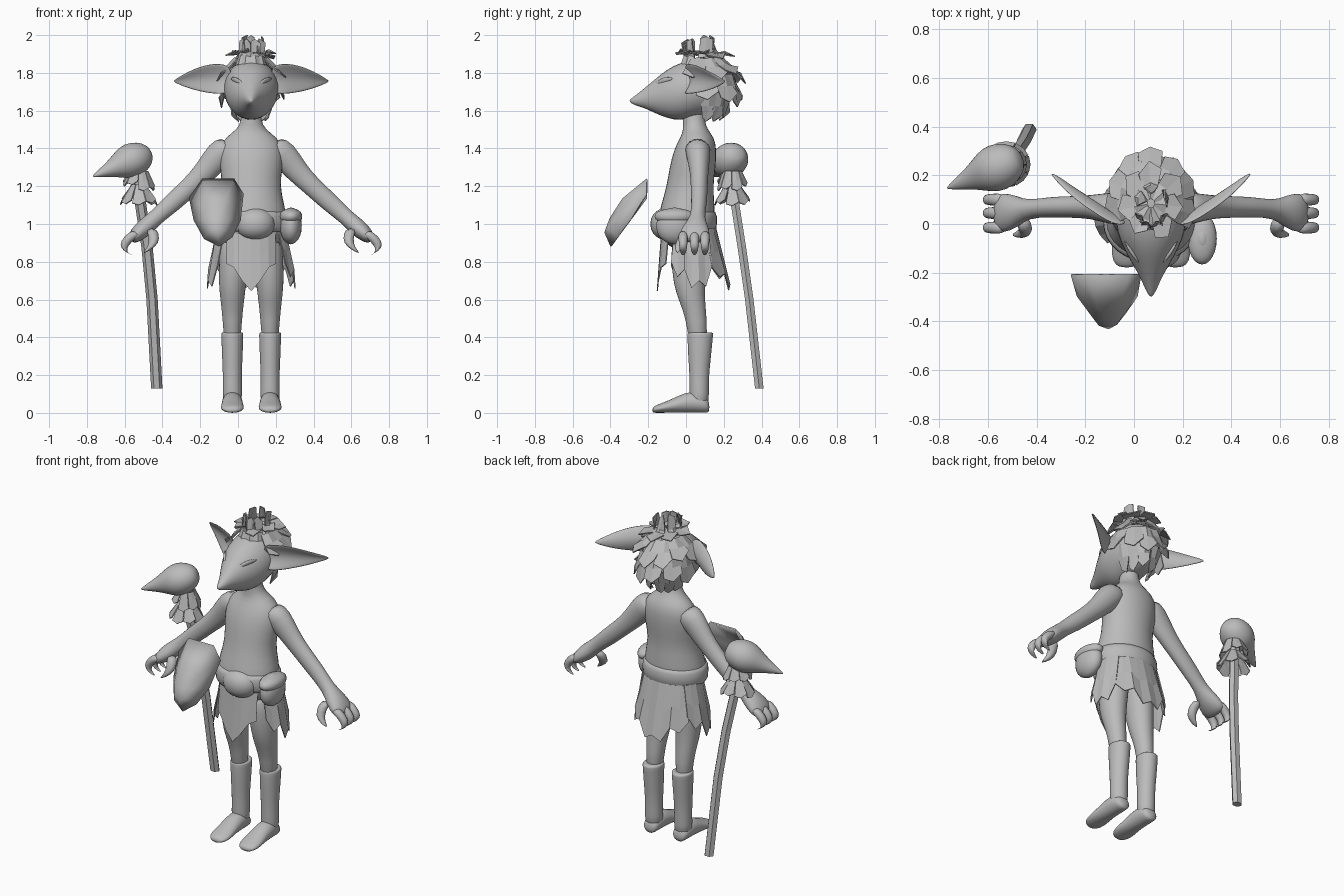
import bpy, bmesh, random
from math import sin, cos, pi, radians
from mathutils import Vector as V

random.seed(4)
if "Cube" in bpy.data.objects:
    bpy.data.objects.remove(bpy.data.objects["Cube"])

CX = 0.07  # centre line of the figure
grey = bpy.data.materials.new("plain grey")
grey.use_nodes = True
grey.diffuse_color = (0.5, 0.5, 0.5, 1)
grey.node_tree.nodes["Principled BSDF"].inputs["Base Color"].default_value = (0.5, 0.5, 0.5, 1)


def make(name, verts, faces, sub=0, thick=0, smooth=True):
    me = bpy.data.meshes.new(name)
    me.from_pydata([tuple(v) for v in verts], [], faces)
    bm = bmesh.new()
    bm.from_mesh(me)
    bmesh.ops.recalc_face_normals(bm, faces=bm.faces)
    for f in bm.faces:
        f.smooth = smooth
    bm.to_mesh(me)
    bm.free()
    me.materials.append(grey)
    ob = bpy.data.objects.new(name, me)
    bpy.context.collection.objects.link(ob)
    if thick:
        ob.modifiers.new("thickness", "SOLIDIFY").thickness = thick
    if sub:
        m = ob.modifiers.new("smooth", "SUBSURF")
        m.levels = m.render_levels = sub
    return ob


def loft(name, sections, u, v, n=16, sub=1, smooth=True):
    """Sections are (centre, radius along u, radius along v)."""
    u, v = V(u).normalized(), V(v).normalized()
    verts, faces = [], []
    for c, ru, rv in sections:
        verts += [V(c) + u * ru * cos(2 * pi * i / n) + v * rv * sin(2 * pi * i / n) for i in range(n)]
    for k in range(len(sections) - 1):
        for i in range(n):
            j = (i + 1) % n
            faces.append((k * n + i, k * n + j, k * n + n + j, k * n + n + i))
    faces += [tuple(range(n)), tuple(range(len(verts) - n, len(verts)))]
    return make(name, verts, faces, sub, 0, smooth)


def sheet(name, rows, sub=0, thick=0.006, smooth=False):
    """Grid of faces through rows of equal length."""
    w = len(rows[0])
    verts = [p for r in rows for p in r]
    faces = [(k * w + i, k * w + i + 1, k * w + w + i + 1, k * w + w + i)
             for k in range(len(rows) - 1) for i in range(w - 1)]
    return make(name, verts, faces, sub, thick, smooth)


def blob(name, c, r):
    cuts = (-80, -50, -20, 20, 50, 80)
    return loft(name, [((c[0], c[1], c[2] + r[2] * sin(radians(a))), r[0] * cos(radians(a)),
                        r[1] * cos(radians(a))) for a in cuts], (1, 0, 0), (0, 1, 0), 12)


def cloth(name, c, top, bottom, mid, half, drops):
    """Hanging panel with a jagged hem, swept around an ellipse."""
    rows = [[], [], []]
    for i, z in enumerate(drops):
        a = radians(mid - half + 2 * half * i / (len(drops) - 1))
        p = V((c[0] + top[0] * cos(a), c[1] + top[1] * sin(a), c[2]))
        q = V((c[0] + bottom[0] * cos(a), c[1] + bottom[1] * sin(a), z))
        rows[0].append(p)
        rows[1].append(p.lerp(q, 0.5))
        rows[2].append(q)
    return sheet(name, rows)


X, Y, Z = (1, 0, 0), (0, 1, 0), (0, 0, 1)

# Torso and neck: z, y, half width, half depth
torso = [(.86, .02, .12, .10), (.93, 0, .18, .14), (1.02, 0, .195, .155), (1.1, .01, .18, .145),
         (1.2, .02, .155, .125), (1.3, .035, .17, .125), (1.4, .05, .175, .115),
         (1.46, .06, .14, .09), (1.5, .05, .075, .065), (1.55, .04, .052, .058), (1.64, .04, .05, .055)]
loft("torso", [((CX, y, z), a, b) for z, y, a, b in torso], X, Y)

# Head with a long pointed nose: y, z, half width, half height
head = [(-.3, 1.652, .005, .006), (-.27, 1.653, .024, .026), (-.22, 1.667, .044, .053),
        (-.17, 1.675, .075, .088), (-.1, 1.69, .115, .133), (-.03, 1.7, .145, .158),
        (.05, 1.72, .15, .155), (.13, 1.73, .14, .15), (.2, 1.73, .1, .11), (.23, 1.73, .04, .05)]
loft("head", [((CX, y, z), a, b) for y, z, a, b in head], X, Z)

# Belt, belly bag and hip pouch
belt = [(.95, .19, .148), (.97, .202, .165), (1.05, .202, .167), (1.08, .185, .152)]
loft("belt", [((CX, .003, z), a, b) for z, a, b in belt], X, Y)
blob("belly_bag", (.09, -.1, 1.0), (.12, .1, .09))
blob("hip_pouch", (.28, -.06, .99), (.065, .11, .1))
blob("pouch_flap", (.28, -.06, 1.04), (.068, .12, .045))

for s, side in ((-1, "right"), (1, "left")):
    def at(x, y, z):
        return V((CX + s * x, y, z))

    # Arm and palm
    arm = [(.1, .06, 1.42, .075, .07), (.17, .065, 1.37, .065, .08), (.24, .07, 1.28, .05, .062),
           (.32, .07, 1.2, .045, .052), (.42, .07, 1.11, .043, .052), (.51, .06, 1.03, .036, .04),
           (.56, .05, .985, .07, .05), (.61, .045, .94, .085, .042), (.64, .045, .91, .07, .022)]
    loft(side + "_arm", [(at(x, y, z), a, b) for x, y, z, a, b in arm], Y, (s, 0, 1))
    # Curled fingers and thumb
    for i, y in enumerate((-.015, .045, .1)):
        bend = [(.6, .96, .03), (.655, .92, .027), (.68, .88, .023), (.665, .85, .018), (.63, .835, .006)]
        loft(f"{side}_finger_{i}", [(at(x, y, z), r, r) for x, z, r in bend], Y, (s, 0, .6), 8)
    thumb = [(.53, .01, .98, .035), (.51, -.02, .92, .03), (.525, -.04, .88, .024), (.57, -.045, .845, .006)]
    loft(side + "_thumb", [(at(x, y, z), r, r) for x, y, z, r in thumb], X, Y, 8)

    # Leg, boot shaft and foot
    leg = [(.35, .065, .1, .045, .05), (.5, .055, .1, .052, .056), (.58, .035, .1, .062, .068),
           (.68, .015, .1, .074, .085), (.82, .015, .09, .082, .095), (.94, .01, .08, .08, .09)]
    loft(side + "_leg", [(at(x, y, z), a, b) for z, y, x, a, b in leg], X, Y)
    shaft = [(.03, .07, .05, .05), (.1, .07, .053, .053), (.2, .07, .05, .052), (.3, .072, .056, .062),
             (.405, .075, .059, .069), (.425, .076, .06, .07), (.427, .076, .05, .058)]
    loft(side + "_boot", [(at(.1, y, z), a, b) for z, y, a, b in shaft], X, Y)
    foot = [(.125, .035, .03), (.1, .05, .048), (.03, .056, .06), (-.04, .056, .046),
            (-.1, .064, .031), (-.155, .06, .022), (-.18, .03, .014)]
    loft(side + "_foot", [(at(.1, y, h), w, h) for y, w, h in foot], X, Z)

    # Ear: concave leaf swept out and back
    ear = [[(.1, -.01, 1.69), (.1, .03, 1.76), (.1, 0, 1.83)],
           [(.16, .0, 1.68), (.16, .07, 1.765), (.15, .0, 1.86)],
           [(.24, .08, 1.69), (.24, .12, 1.77), (.24, .055, 1.85)],
           [(.33, .16, 1.715), (.33, .165, 1.77), (.33, .12, 1.815)],
           [(.405, .215, 1.75), (.41, .215, 1.758), (.405, .205, 1.767)]]
    sheet(side + "_ear", [[at(*p) for p in row] for row in ear], 2, .014, True)
    # Brow
    brow = [(.025, -.165, 1.72, .006), (.05, -.15, 1.742, .018), (.085, -.11, 1.765, .018), (.11, -.07, 1.77, .005)]
    loft(side + "_brow", [(at(x, y, z), r, r) for x, y, z, r in brow], Y, Z, 8)

    # Side skirt panel
    cloth(side + "_skirt_panel", (CX, .03, .98), (.185, .14), (.235, .17),
          0 if s > 0 else 180, 40, [.8, .72, .76, .66, .7, .67, .78])

# Front and back skirt panels
cloth("front_skirt_panel", (CX, .01, .98), (.185, .14), (.19, .165), -90, 44, [.79, .77, .7, .645, .7, .77, .79])
cloth("back_skirt_panel", (CX, .01, .98), (.185, .15), (.225, .225), 90, 55, [.77, .72, .74, .65, .68, .65, .74, .71, .77])


# Hair: overlapping jagged plates around the skull
def hair_tier(name, azimuths, half, e0, e1, r0, r1):
    def on(az, el, r):
        a, e = radians(az), radians(el)
        return V((CX + .82 * r * sin(a) * cos(e), .085 + r * cos(a) * cos(e), 1.74 + r * sin(e)))
    for i, az in enumerate(azimuths):
        az += random.uniform(-5, 5)
        end = e1 + random.uniform(-8, 8)
        rows = []
        for t in (0, .5, 1):
            el, r = e0 + (end - e0) * t, r0 + (r1 - r0) * t * t
            w = half * (1 - .25 * t)
            drop = (end - e0) * .28 if t == 1 else 0
            rows.append([on(az - w, el - drop, r), on(az, el, r + .008), on(az + w, el - drop * .5, r)])
        sheet(f"{name}_{i}", rows)


hair_tier("hair_nape", range(-75, 76, 30), 19, -15, -62, .16, .205)
hair_tier("hair_back", range(-80, 81, 32), 21, 18, -26, .17, .225)
hair_tier("hair_upper", range(-100, 101, 33), 22, 52, 8, .172, .225)
hair_tier("hair_crown", range(-150, 151, 50), 32, 84, 44, .172, .222)
hair_tier("hair_crest", (-135, -165, 165, 135), 22, 42, 76, .15, .245)
hair_tier("hair_tuft", (-70, 0, 70), 30, 55, 80, .17, .255)

# Shield: bulging shell tilted forward at the foot
outline = [(-.19, 1.24), (-.02, 1.24), (.03, 1.16), (.015, 1.02), (-.03, .93), (-.1, .88),
           (-.18, .92), (-.235, 1.02), (-.26, 1.14)]
rim = [V((x, -.21 - max(0, 1.14 - z) * .73, z)) for x, z in outline]
boss = V((-.11, -.405, 1.03))
inner = [p.lerp(boss, .5) + V((0, -.03, 0)) for p in rim]
n = len(rim)
faces = [(i, (i + 1) % n, n + (i + 1) % n, n + i) for i in range(n)]
faces += [(n + i, n + (i + 1) % n, 2 * n) for i in range(n)]
make("shield", rim + inner + [boss], faces, 0, .008)

# Staff with a slight bend
staff = [(-.43, .388, .13), (-.455, .335, .6), (-.482, .295, .88), (-.53, .245, 1.2), (-.545, .24, 1.3)]
loft("staff", [(p, .03, .026) for p in staff], X, Y, 6, 0, False)

# Feather collar in two tiers
for k, (z, low, r0, r1) in enumerate(((1.21, 1.11, .04, .1), (1.28, 1.19, .05, .085))):
    for i in range(8):
        drop = low + random.uniform(-.015, .02)
        cloth(f"collar_feather_{k}_{i}", (-.525, .245, z), (r0, r0), (r1, r1 * .95), i * 45 + 20 * k, 21,
              [drop + .01, drop, drop + .02])

# Beaked skull on the staff
beak = V((-.87, -.36, -.36)).normalized()
across = V((.38, -.92, 0)).normalized()
skull = [(-.105, .03), (-.08, .07), (-.02, .1), (.04, .098), (.09, .072), (.14, .046), (.2, .024), (.25, .003)]
loft("staff_skull", [(V((-.555, .235, 1.34)) + beak * t, r, r * .95) for t, r in skull],
     across, beak.cross(across))
